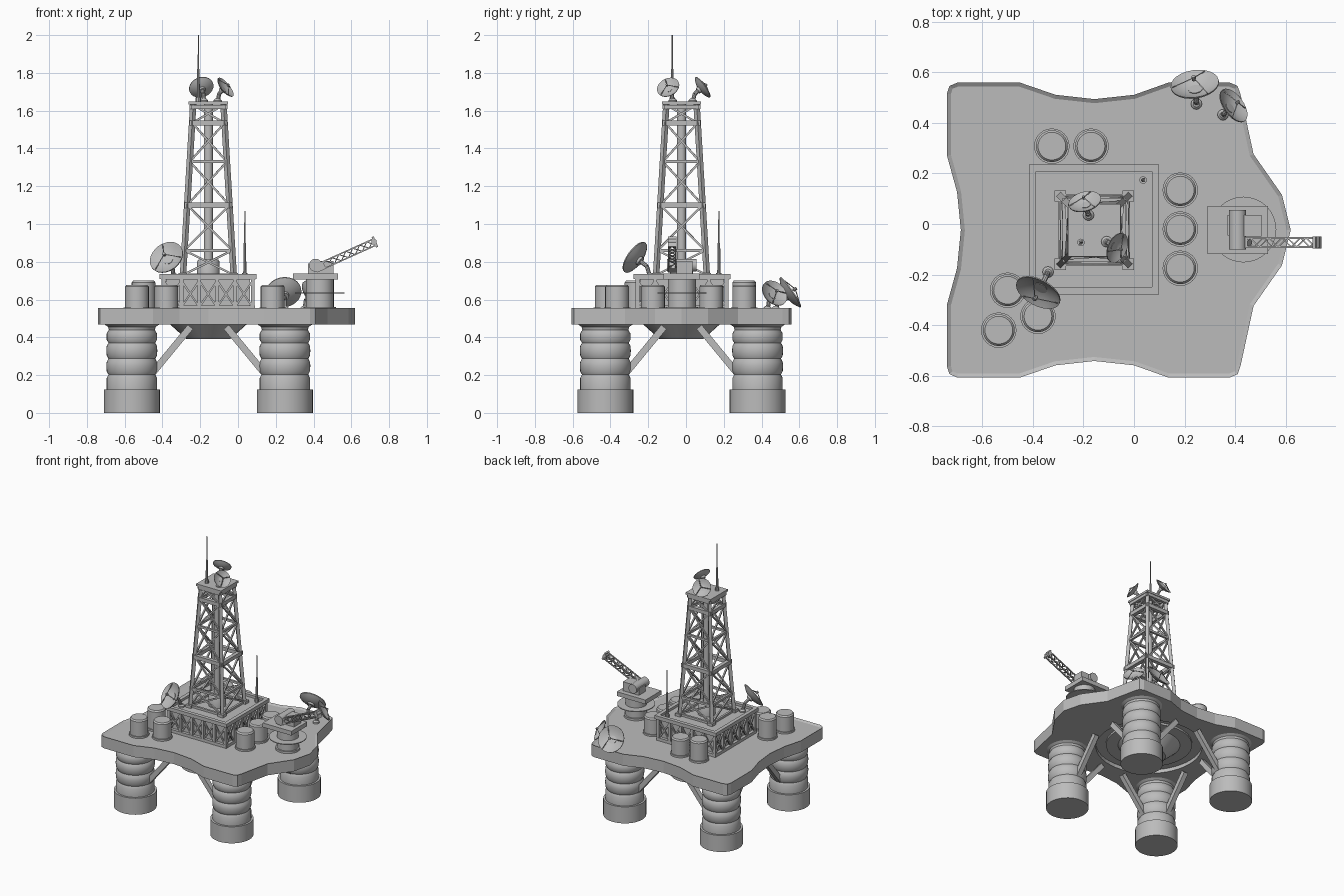
import bpy, bmesh, math
from mathutils import Vector, Matrix

if "Cube" in bpy.data.objects:
    bpy.data.objects.remove(bpy.data.objects["Cube"], do_unlink=True)

GREY = (0.5, 0.5, 0.5, 1)
steel = bpy.data.materials.new("grey_steel")
steel.use_nodes = True
steel.diffuse_color = GREY
steel.node_tree.nodes["Principled BSDF"].inputs["Base Color"].default_value = GREY
steel.node_tree.nodes["Principled BSDF"].inputs["Roughness"].default_value = 0.7

CX, CY = -0.157, -0.024      # rig centre
FLOOR = 0.545                # main deck surface


def finish(bm, name, smooth=True):
    bmesh.ops.recalc_face_normals(bm, faces=bm.faces)
    me = bpy.data.meshes.new(name)
    bm.to_mesh(me)
    bm.free()
    me.materials.append(steel)
    ob = bpy.data.objects.new(name, me)
    bpy.context.collection.objects.link(ob)
    if smooth:
        bpy.ops.object.select_all(action="DESELECT")
        ob.select_set(True)
        bpy.context.view_layer.objects.active = ob
        bpy.ops.object.shade_smooth_by_angle(angle=math.radians(35))
    return ob


def box(bm, lo, hi):
    lo, hi = Vector(lo), Vector(hi)
    bmesh.ops.create_cube(bm, size=1, matrix=Matrix.Translation((lo + hi) / 2) @ Matrix.Diagonal((*(hi - lo), 1)))


def beam(bm, a, b, w, h=None):
    a, b = Vector(a), Vector(b)
    rot = (b - a).to_track_quat("Z", "Y").to_matrix().to_4x4()
    bmesh.ops.create_cube(bm, size=1, matrix=Matrix.Translation((a + b) / 2) @ rot
                          @ Matrix.Diagonal((w, h or w, (b - a).length, 1)))


def rod(bm, a, b, r1, r2=None, seg=10):
    a, b = Vector(a), Vector(b)
    rot = (b - a).to_track_quat("Z", "Y").to_matrix().to_4x4()
    bmesh.ops.create_cone(bm, cap_ends=True, segments=seg, radius1=r1, radius2=r1 if r2 is None else r2,
                          depth=(b - a).length, matrix=Matrix.Translation((a + b) / 2) @ rot)


def lathe(bm, profile, mat, seg=32):
    rings = []
    for r, z in profile:
        rings.append([bm.verts.new(mat @ Vector((r * math.cos(t), r * math.sin(t), z)))
                      for t in (2 * math.pi * i / seg for i in range(seg))])
    for p, q in zip(rings, rings[1:]):
        for i in range(seg):
            j = (i + 1) % seg
            bm.faces.new((p[i], p[j], q[j], q[i]))
    bm.faces.new(rings[0])
    bm.faces.new(rings[-1])


def at(x, y, z=0):
    return Matrix.Translation((x, y, z))


# Deck outline: half profile mirrored across the rig's centre line
half = [(.62, 0), (.585, .14), (.473, .30), (.422, .535), (.41, .57), (.38, .583), (.135, .583), (0, .535), (-.157, .518),
        (-.31, .535), (-.45, .583), (-.70, .583), (-.73, .57), (-.74, .54), (-.74, .295), (-.70, .15), (-.685, 0)]
outline = [Vector((x, CY + y, 0)) for x, y in half] + [Vector((x, CY - y, 0)) for x, y in half[-2:0:-1]]


def slab(z0, z1, shrink):
    bm = bmesh.new()
    face = bm.faces.new([bm.verts.new(p + Vector((0, 0, z1))) for p in outline])
    if shrink:
        bmesh.ops.inset_region(bm, faces=[face], thickness=shrink, use_boundary=True)
        bmesh.ops.delete(bm, geom=[f for f in bm.faces if f is not face], context="FACES")
    new = bmesh.ops.extrude_face_region(bm, geom=[face])["geom"]
    bmesh.ops.translate(bm, vec=(0, 0, z0 - z1), verts=[g for g in new if isinstance(g, bmesh.types.BMVert)])
    bmesh.ops.recalc_face_normals(bm, faces=bm.faces)
    return bm


# Main deck with a raised lip
bm = slab(.495, .555, 0)
top = max(bm.faces, key=lambda f: f.calc_center_median().z)
bmesh.ops.inset_region(bm, faces=[top], thickness=.016)
bmesh.ops.translate(bm, vec=(0, 0, FLOOR - .555), verts=top.verts)
finish(bm, "main_deck", False)

# Lower deck with a round recess underneath
lower = finish(slab(.467, .496, .016), "lower_deck", False)
bm = bmesh.new()
rod(bm, (CX, CY, .4), (CX, CY, .4945), .37, seg=48)
cutter = finish(bm, "recess_cutter", False)
cutter.hide_render = True
cutter.hide_set(True)
cut = lower.modifiers.new("recess", "BOOLEAN")
cut.operation = "DIFFERENCE"
cut.object = cutter

# Funnel under the deck
bm = bmesh.new()
lathe(bm, [(.115, .39), (.235, .497)], at(CX, CY))
lathe(bm, [(.30, .48), (.30, .497)], at(CX, CY))
finish(bm, "underdeck_funnel")

# Ribbed columns
column = [(.148, 0), (.148, .125), (.133, .125), (.133, .185), (.124, .203), (.133, .22), (.135, .25), (.133, .27),
          (.124, .287), (.133, .304), (.135, .33), (.133, .355), (.124, .37), (.133, .387), (.133, .42),
          (.122, .44), (.126, .455), (.145, .468), (.145, .496)]
for sx, side in ((-1, "right"), (1, "left")):
    for sy, end in ((-1, "front"), (1, "rear")):
        x, y = CX + sx * .405, CY + sy * .403
        bm = bmesh.new()
        lathe(bm, column, at(x, y), 40)
        finish(bm, f"{end}_{side}_column")
        # Diagonal braces toward the neighbouring columns
        bm = bmesh.new()
        for d in (Vector((-sx, 0, 0)), Vector((0, -sy, 0))):
            foot = Vector((x, y, 0))
            beam(bm, foot + d * .10 + Vector((0, 0, .2)), foot + d * .31 + Vector((0, 0, .455)), .036)
        finish(bm, f"{end}_{side}_braces", False)

# Deck house: core, trussed walls and a roof with parapet
HX, HY = -.158, -.021
bm = bmesh.new()
box(bm, (HX - .222, HY - .222, FLOOR), (HX + .222, HY + .222, .71))
for k in range(4):
    m = at(HX, HY) @ Matrix.Rotation(k * math.pi / 2, 4, "Z")
    wall = lambda u, z: m @ Vector((u, -.236, z))
    xs = [-.236 + .0944 * i for i in range(6)]
    for u in xs:
        beam(bm, wall(u, FLOOR), wall(u, .71), .02)
    for a, b in zip(xs, xs[1:]):
        beam(bm, wall(a, .56), wall(b, .70), .01)
        beam(bm, wall(b, .56), wall(a, .70), .01)
    beam(bm, wall(-.24, .557), wall(.24, .557), .022)
    # Parapet strip
    beam(bm, m @ Vector((-.257, -.243, .7225)), m @ Vector((.257, -.243, .7225)), .028, .027)
box(bm, (HX - .25, HY - .25, .705), (HX + .25, HY + .25, .718))
finish(bm, "deck_house", False)

# Derrick: tapered legs, bands and cross bracing
half_width = lambda z: .135 - .055 * (z - .715) / .92
levels = [.73, .86, 1.10, 1.33, 1.535, 1.63]
bm = bmesh.new()
for k in range(4):
    m = at(CX, CY) @ Matrix.Rotation(k * math.pi / 2, 4, "Z")
    p = lambda s, z: m @ Vector((s * half_width(z), -half_width(z), z))
    beam(bm, p(1, .715), p(1, 1.635), .024)
    box_foot = p(1, .72)
    beam(bm, box_foot, box_foot + Vector((0, 0, .02)), .045)
    for z in levels[:-1]:
        wide = z in (1.10, 1.535)
        e = 1.12 if wide else 1
        beam(bm, p(-e, z), p(e, z), .028 if wide else .016, .028 if wide else .016)
    for lo, hi in zip(levels, levels[1:]):
        beam(bm, p(-1, lo), p(1, hi), .011)
        beam(bm, p(1, lo), p(-1, hi), .011)
finish(bm, "derrick_frame", False)

bm = bmesh.new()
box(bm, (CX - .104, CY - .104, 1.632), (CX + .104, CY + .104, 1.648))
for k in range(4):
    m = at(CX, CY) @ Matrix.Rotation(k * math.pi / 2, 4, "Z")
    beam(bm, m @ Vector((-.09, -.09, 1.62)), m @ Vector((.09, -.09, 1.62)), .022)
finish(bm, "derrick_platform", False)

# Drill pipe and its collar
bm = bmesh.new()
lathe(bm, [(.06, .715), (.06, .80), (.052, .812), (.024, .812), (.024, 1.64)], at(CX, CY), 24)
finish(bm, "drill_pipe")

# Masts
for name, x, y, z0, z1, z2 in (("derrick_mast", -.21, -.073, 1.645, 1.82, 2.0), ("house_mast", .036, .174, .715, .90, 1.07)):
    bm = bmesh.new()
    rod(bm, (x, y, z0), (x, y, z0 + .025), .015)
    rod(bm, (x, y, z0), (x, y, z1), .009, .007)
    rod(bm, (x, y, z1), (x, y, z2), .004, .003, 6)
    finish(bm, name)


# Dishes on bent stalks
def dish(name, centre, normal, r, base):
    c, n, base = Vector(centre), Vector(normal).normalized(), Vector(base)
    m = Matrix.Translation(c) @ n.to_track_quat("Z", "Y").to_matrix().to_4x4()
    bowl = [(t, .32 * (t * t - 1)) for t in (.02, .3, .55, .8, 1)]
    prof = [(t * r, (z - .06) * r) for t, z in bowl] + [(t * r, z * r) for t, z in reversed(bowl)]
    bm = bmesh.new()
    lathe(bm, prof, m, 24)
    back = c - n * r * .36
    elbow = base.lerp(back, .3)
    elbow.z = base.z + (back.z - base.z) * .65
    lathe(bm, [(.022, 0), (.022, .01), (.012, .02)], Matrix.Translation(base), 12)
    rod(bm, base, elbow, .011)
    rod(bm, elbow, back, .011)
    rod(bm, back - n * .012, back + n * r * .1, r * .25, r * .3, 12)
    feed = c + n * r * .3
    for k in range(3):
        t = k * math.tau / 3
        beam(bm, m @ Vector((r * .93 * math.cos(t), r * .93 * math.sin(t), -.02 * r)), feed, .004)
    rod(bm, feed - n * r * .12, feed + n * r * .08, r * .09)
    finish(bm, name)


dish("derrick_rear_dish", (-.195, .09, 1.725), (-.22, .8, .58), .066, (-.18, .035, 1.645))
dish("derrick_left_dish", (-.065, -.095, 1.725), (.72, -.32, .58), .062, (-.108, -.07, 1.645))
dish("house_dish", (-.38, -.273, .825), (-.4, -.75, .53), .095, (-.34, -.19, .72))
dish("deck_rear_dish", (.24, .555, .64), (-.12, .8, .55), .096, (.247, .475, FLOOR))
dish("deck_corner_dish", (.395, .47, .635), (.7, .5, .5), .076, (.352, .432, FLOOR))

# Storage tanks
tanks = [(-.325, .308), (-.17, .308), (.183, .134), (.183, -.02), (.183, -.175), (-.50, -.262), (-.38, -.365), (-.535, -.42)]
for i, (x, y) in enumerate(tanks):
    bm = bmesh.new()
    h = .70 if i in (0, 5) else .678
    lathe(bm, [(.07, FLOOR), (.07, .558), (.063, .558), (.063, h - .01), (.055, h)], at(x, y), 24)
    finish(bm, f"storage_tank_{i + 1}")

# Crane: pedestal, platform, cab and winch
bm = bmesh.new()
lathe(bm, [(.085, FLOOR), (.085, .56), (.074, .56), (.074, .632), (.13, .632), (.13, .638), (.074, .638), (.074, .705)],
      at(.433, -.022))
finish(bm, "crane_pedestal")
bm = bmesh.new()
box(bm, (.29, -.118, .705), (.53, .072, .737))
box(bm, (.42, -.05, .737), (.505, .035, .805))
box(bm, (.37, -.045, .737), (.445, .035, .79))
finish(bm, "crane_cab", False)
bm = bmesh.new()
rod(bm, (.41, -.10, .782), (.41, .055, .782), .034, seg=20)
finish(bm, "crane_winch")

# Lattice boom
bm = bmesh.new()
a, b = Vector((.43, -.073, .772)), Vector((.725, -.073, .905))
d = (b - a).normalized()
up = Vector((-d.z, 0, d.x))
corner = lambda t, i: a.lerp(b, t) + Vector((0, (-1, 1, 1, -1)[i] * .018, 0)) + up * (-1, -1, 1, 1)[i] * .018
for i in range(4):
    j = (i + 1) % 4
    beam(bm, corner(0, i), corner(1, i), .007)
    for s in range(8):
        lo, hi = s / 8, (s + 1) / 8
        beam(bm, corner(lo, i if s % 2 else j), corner(hi, j if s % 2 else i), .005)
beam(bm, a - d * .02, a + d * .03, .044)
rod(bm, (.72, -.095, .907), (.72, -.05, .907), .014, seg=12)
beam(bm, b - up * .03, b + up * .03, .046, .012)
finish(bm, "crane_boom", False)
